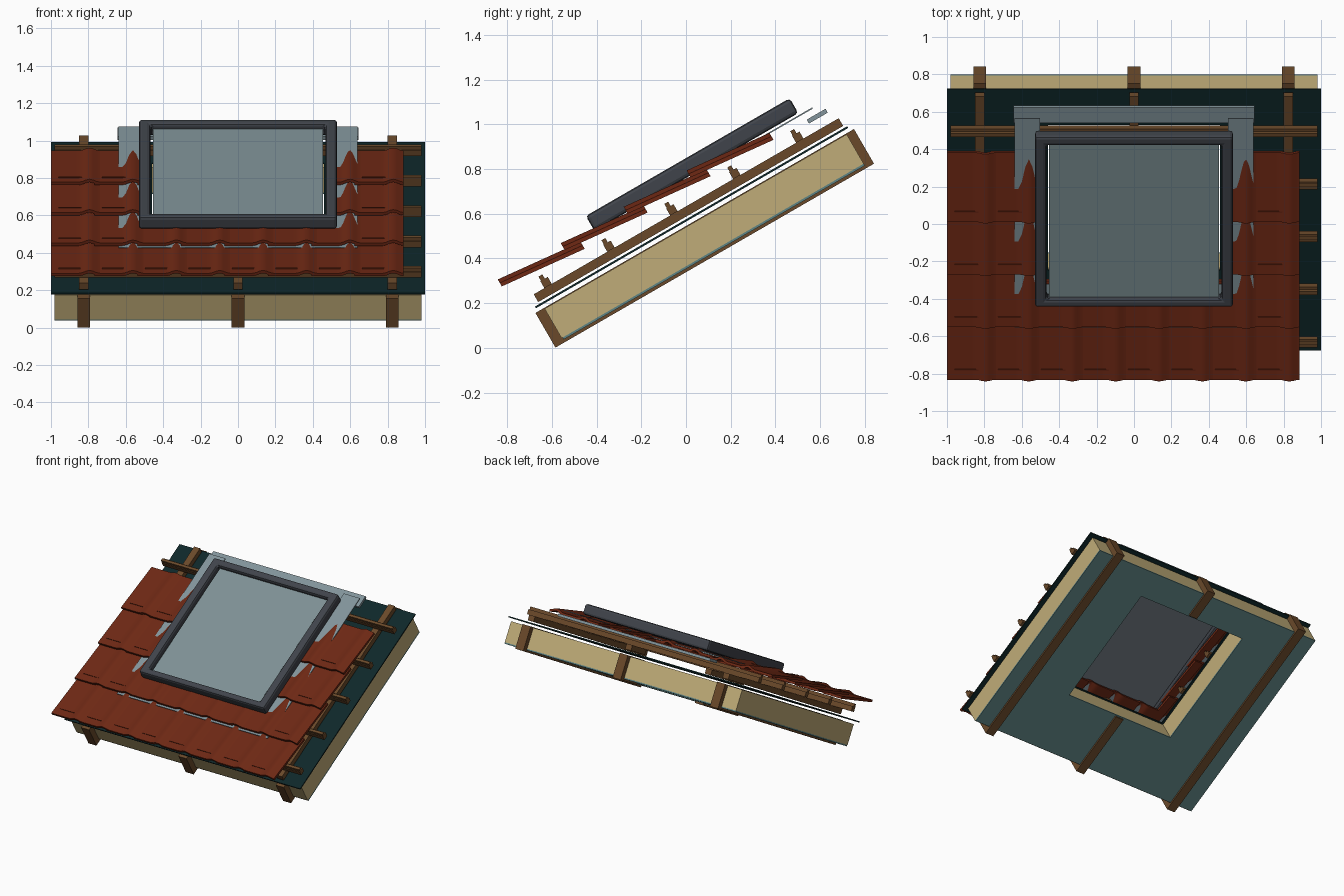
import bpy, bmesh, math
from mathutils import Matrix

if "Cube" in bpy.data.objects:
    bpy.data.objects.remove(bpy.data.objects["Cube"])

# Everything is laid out flat as (x, u along slope, w off slope), then pitched 30 degrees
PITCH = Matrix.Rotation(math.radians(30), 4, 'X')


def srgb(r, g, b):
    f = lambda c: (c / 255 / 12.92) if c < 10 else ((c / 255 + 0.055) / 1.055) ** 2.4
    return (f(r), f(g), f(b), 1)


def material(name, *rgb):
    m = bpy.data.materials.new(name)
    m.diffuse_color = srgb(*rgb)
    m.use_nodes = True
    m.node_tree.nodes["Principled BSDF"].inputs["Base Color"].default_value = m.diffuse_color
    return m


WOOD = material("brown wood", 106, 73, 42)
TAN = material("tan insulation", 192, 172, 120)
TEAL = material("teal vapour sheet", 94, 131, 131)
DARK = material("dark teal underlay", 14, 39, 41)
TILE = material("red clay", 110, 40, 20)
METAL = material("grey flashing", 130, 148, 155)
FRAME = material("charcoal frame", 64, 68, 75)
GLASS = material("blue grey glass", 126, 145, 149)
LINER = material("grey pane back", 106, 114, 122)


def finish(name, bm, mat, bevel=0):
    bmesh.ops.recalc_face_normals(bm, faces=bm.faces)
    bm.transform(PITCH)
    me = bpy.data.meshes.new(name)
    bm.to_mesh(me)
    bm.free()
    me.materials.append(mat)
    ob = bpy.data.objects.new(name, me)
    bpy.context.collection.objects.link(ob)
    if bevel:
        mod = ob.modifiers.new("bevel", 'BEVEL')
        mod.width, mod.segments = bevel, 2
    return ob


def add_box(bm, x0, x1, u0, u1, w0, w1):
    mat = (Matrix.Translation(((x0 + x1) / 2, (u0 + u1) / 2, (w0 + w1) / 2))
           @ Matrix.Diagonal((x1 - x0, u1 - u0, w1 - w0, 1)))
    bmesh.ops.create_cube(bm, size=1, matrix=mat)


def boxes(name, mat, items, bevel=0):
    bm = bmesh.new()
    for it in items:
        add_box(bm, *it)
    return finish(name, bm, mat, bevel)


def ring(name, mat, outer, inner, w0, w1, bevel=0):
    """Rectangular slab with a rectangular hole; outer and inner are x0, x1, u0, u1."""
    bm = bmesh.new()
    loops = []
    for w in (w0, w1):
        for x0, x1, u0, u1 in (outer, inner):
            loops.append([bm.verts.new(p) for p in
                          ((x0, u0, w), (x1, u0, w), (x1, u1, w), (x0, u1, w))])
    ob, ib, ot, it = loops
    for a, b in ((ob, ib), (ib, it), (it, ot), (ot, ob)):
        for i in range(4):
            j = (i + 1) % 4
            bm.faces.new((a[i], a[j], b[j], b[i]))
    return finish(name, bm, mat, bevel)


HX, H0, H1 = 0.46, 0.0, 0.90          # window opening
hole = (-HX, HX, H0, H1)

# Sheets and insulation
ring("vapour_sheet", TEAL, (-0.98, 0.98, -0.455, 1.10), hole, 0.306, 0.316)
ring("insulation", TAN, (-0.98, 0.98, -0.46, 1.10), hole, 0.316, 0.468)
ring("underlay", DARK, (-1, 1, -0.493, 1.12), hole, 0.489, 0.498)


# Rafters and counter battens, the middle ones cut by the opening
def beams(half, u0, u1, w0, w1):
    out = [(x - half, x + half, u0, u1, w0, w1) for x in (-0.825, 0.825)]
    return out + [(-half, half, u0, H0 - 0.01, w0, w1), (-half, half, H1 + 0.01, u1, w0, w1)]


boxes("rafters", WOOD, beams(0.034, -0.505, 1.14, 0.293, 0.472))
boxes("counter_battens", WOOD, beams(0.025, -0.47, 1.105, 0.508, 0.548))

# Tile battens with a small hanging rail on top
STEP = 0.325
battens = []
for i in range(5):
    u = -0.396 + i * STEP
    spans = [(-0.98, -0.48), (0.48, 0.98)] if i in (2, 3) else [(-0.98, 0.98)]
    for a, b in spans:
        battens.append((a, b, u - 0.019, u + 0.019, 0.548, 0.584))
        battens.append((a, b, u - 0.016, u + 0.004, 0.584, 0.606))
boxes("tile_battens", WOOD, battens)

# Roof tiles: flat pan with a roll on the right edge that covers the next tile
TW, TL, PITCH_X = 0.262, 0.405, 0.232


def tile_height(t):
    s = (t - 0.15) / (TW - 0.15)
    return 0.018 * math.sin(math.pi * s) ** 2 if s > 0 else 0.0


def add_tile(bm, x0, u0, lo=-9.0, hi=9.0, length=TL):
    a, b = max(x0, lo), min(x0 + TW, hi)
    if b - a < 0.02:
        return
    n = 14
    rows = []
    for u, top in ((0, 0.668), (length, 0.668 - 0.04 * length / TL)):
        for dw in (0, -0.018):
            rows.append([bm.verts.new((x, u0 + u, top + dw + tile_height(x - x0)))
                         for x in [a + (b - a) * k / n for k in range(n + 1)]])
    lt, lb, ut, ub = rows
    for k in range(n):
        for p, q in ((lt, ut), (ut, ub), (ub, lb), (lb, lt)):
            bm.faces.new((p[k], p[k + 1], q[k + 1], q[k]))
    for k in (0, n):
        bm.faces.new((lt[k], ut[k], ub[k], lb[k]))
    # pressed ridge across the pan
    if b - a > 0.2 and length == TL:
        add_box(bm, x0 + 0.04, x0 + 0.17, u0 + 0.055, u0 + 0.062, 0.65, 0.667)


for r in range(4):
    bm = bmesh.new()
    u0 = -0.576 + r * STEP
    for c in range(8):
        x0 = -1 + c * PITCH_X
        if r == 0 or c in (0, 7):
            add_tile(bm, x0, u0)
            continue
        add_tile(bm, x0, u0, hi=-0.47)
        add_tile(bm, x0, u0, lo=0.47)
        if r == 1:
            add_tile(bm, x0, u0, -0.47, 0.47, 0.27)
    ob = finish("tile_row_%d" % (r + 1), bm, TILE)
    bpy.context.view_layer.objects.active = ob
    ob.select_set(True)
    bpy.ops.object.shade_smooth_by_angle(angle=math.radians(30))
    ob.select_set(False)

# Flashing: side strips, apron over the first row, and the head gutter
side = [(s * 0.57 - 0.068, s * 0.57 + 0.068, -0.265, 1.026, 0.643, 0.649) for s in (-1, 1)]
boxes("side_flashing", METAL, side)
boxes("apron_flashing", METAL, [(-0.502, 0.502, -0.265, 0.0, 0.643, 0.649)])
boxes("head_flashing", METAL, [(-0.645, 0.645, 0.978, 1.075, 0.594, 0.614)])

# Window: bevelled frame, pane and its backing
ring("window_frame", FRAME, (-0.53, 0.53, -0.093, 0.96), (-0.468, 0.468, -0.046, 0.905),
     0.658, 0.735, 0.016)
boxes("window_pane", GLASS, [(-0.455, 0.455, -0.044, 0.903, 0.69, 0.705)])
boxes("pane_back", LINER, [(-0.455, 0.455, -0.044, 0.903, 0.668, 0.69)])
